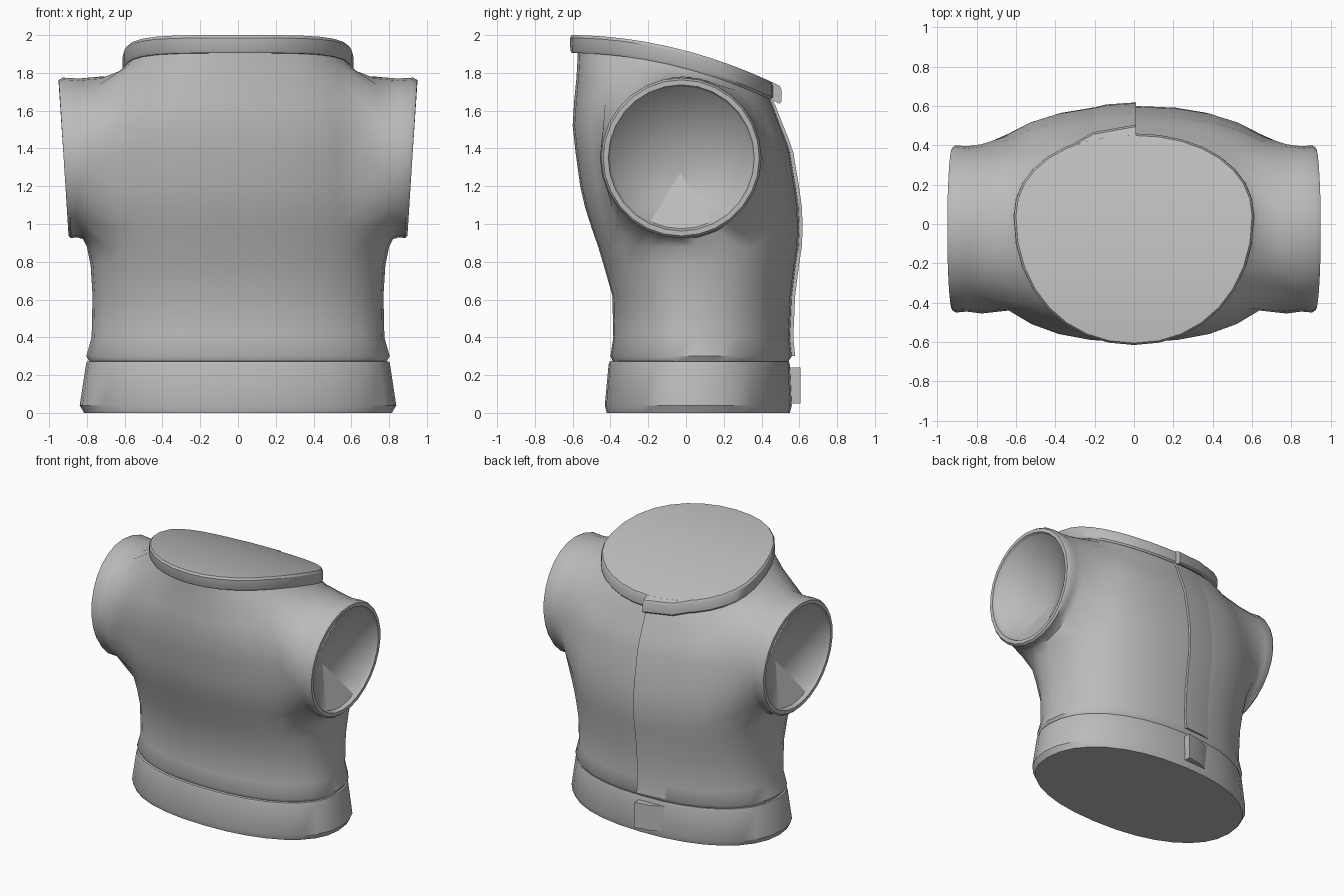
import bpy
import bmesh
from math import sin, cos, acos, pi, radians, copysign

cube = bpy.data.objects.get("Cube")
if cube:
    bpy.data.objects.remove(cube, do_unlink=True)

COLS = 32
MID = 0.04
grey = bpy.data.materials.new("plain grey")
grey.use_nodes = True
tone = (0.5, 0.5, 0.5, 1)
grey.diffuse_color = tone
grey.node_tree.nodes["Principled BSDF"].inputs["Base Color"].default_value = tone


def spow(v, p):
    return copysign(abs(v) ** p, v)


def neck_z(y):
    """Height of the collar's sloping upper edge."""
    t = (y + 0.6) / 1.1
    return 2.0 - 0.01 * t - 0.26 * t * t


def level_flat(z, y):
    return z


def level_body(z, y):
    """Upper rows tilt gradually to meet the collar."""
    return z if z < 1.4 else 1.4 + (z - 1.4) * (neck_z(y) - 1.495) / 0.5


def level_collar(z, y):
    return neck_z(y) + z


def point(row, t, level, off=0):
    """Point on a rounded section: row is height, half width, front, back, power."""
    z, w, front, back, n = row
    depth = back - MID if sin(t) > 0 else MID - front
    x = (w + off) * spow(cos(t), 2 / n)
    y = MID + (depth + off) * spow(sin(t), 2 / n)
    return x, y, level(z, y)


def loft(bm, rows, level):
    rings = [[bm.verts.new(point(r, 2 * pi * c / COLS, level)) for c in range(COLS)]
             for r in rows]
    for a, b in zip(rings, rings[1:]):
        skin(bm, a, b)
    return rings


def skin(bm, a, b):
    for i in range(len(a)):
        j = (i + 1) % len(a)
        bm.faces.new((a[i], a[j], b[j], b[i]))


def finish(bm, name, angle=35):
    bmesh.ops.recalc_face_normals(bm, faces=bm.faces)
    mesh = bpy.data.meshes.new(name)
    bm.to_mesh(mesh)
    bm.free()
    mesh.materials.append(grey)
    obj = bpy.data.objects.new(name, mesh)
    bpy.context.collection.objects.link(obj)
    bpy.ops.object.select_all(action="DESELECT")
    obj.select_set(True)
    bpy.context.view_layer.objects.active = obj
    bpy.ops.object.shade_smooth_by_angle(angle=radians(angle))


def overlap(name, rows, level, lift, reach):
    """Closing flap at the back: thick at the seam, fading into the right half."""
    bm = bmesh.new()
    steps = [(0.01, -0.02), (0.01, lift), (-reach * 0.5, lift * 0.6), (-reach, -0.01)]
    lines = [[bm.verts.new(point(r, acos(spow(x / r[1], r[4] / 2)), level, o))
              for x, o in steps] for r in rows]
    for a, b in zip(lines, lines[1:]):
        for i in range(len(steps) - 1):
            bm.faces.new((a[i], a[i + 1], b[i + 1], b[i]))
    for end in (lines[0], lines[-1]):
        bm.faces.new(end)
    finish(bm, name)


# Torso, lofted upward from the hem
body_rows = [
    (0.27, 0.785, -0.385, 0.54, 2.2),
    (0.30, 0.803, -0.40, 0.56, 2.2),
    (0.40, 0.775, -0.385, 0.55, 2.2),
    (0.62, 0.77, -0.39, 0.56, 2.3),
    (0.78, 0.78, -0.435, 0.58, 2.4),
    (0.88, 0.80, -0.465, 0.595, 2.4),
    (0.98, 0.83, -0.50, 0.6, 2.4),
    (1.09, 0.86, -0.535, 0.595, 2.4),
    (1.20, 0.87, -0.56, 0.58, 2.4),
    (1.38, 0.87, -0.585, 0.55, 2.4),
    (1.52, 0.85, -0.6, 0.525, 2.4),
    (1.65, 0.80, -0.592, 0.5, 2.3),
    (1.77, 0.72, -0.58, 0.475, 2.2),
    (1.86, 0.635, -0.575, 0.455, 2.2),
    (1.91, 0.595, -0.575, 0.44, 2.1),
]
bm = bmesh.new()
rings = loft(bm, body_rows, level_body)

# Sleeves grow out of an eight-sided opening, then close in a hollow cone
LOW, HIGH, SPAN = 5, 13, 4
for side in (1, -1):
    def at(row, j):
        return rings[row][(j if side > 0 else COLS // 2 - j) % COLS]

    patch = {at(r, j) for r in range(LOW, HIGH + 1) for j in range(-SPAN, SPAN + 1)}
    edge = ([at(LOW, j) for j in range(1 - SPAN, SPAN)]
            + [at(r, SPAN) for r in range(LOW + 1, HIGH)]
            + [at(HIGH, -j) for j in range(1 - SPAN, SPAN)]
            + [at(r, -SPAN) for r in range(HIGH - 1, LOW, -1)])
    bmesh.ops.delete(bm, geom=[f for f in bm.faces if set(f.verts) <= patch],
                     context="FACES")
    for j in (1, -1):
        for row, inner in ((LOW, LOW + 1), (HIGH, HIGH - 1)):
            bm.faces.new((at(row, j * (SPAN - 1)), at(row, j * SPAN), at(inner, j * SPAN)))
    count = len(edge)
    turn = 2 * pi / count
    # x, lean of the ring in x, radius
    for x, lean, radius in ((0.775, -0.045, 0.43), (0.85, -0.005, 0.42),
                            (0.905, 0.022, 0.425), (0.923, 0.026, 0.413),
                            (0.923, 0.026, 0.387), (0.895, 0.026, 0.375)):
        ring = []
        for i in range(count):
            a = -pi / 2 + turn * (i + 1 - SPAN)
            ring.append(bm.verts.new((side * (x + lean * sin(a)),
                                      -0.025 + radius * cos(a),
                                      1.35 + radius * sin(a))))
        skin(bm, edge, ring)
        edge = ring
    tip = bm.verts.new((side * 0.73, -0.03, 1.27))
    facet = bm.faces.new(edge[1:6] + [tip])
    for i in range(5, count + 1):
        bm.faces.new((edge[i % count], edge[(i + 1) % count], tip))
    for crease in facet.edges:
        crease.smooth = False
bmesh.ops.delete(bm, geom=[v for v in bm.verts if not v.link_faces], context="VERTS")
finish(bm, "torso_with_sleeves", 45)

# Waistband with a closed underside
band_rows = [
    (0.0, 0.815, -0.42, 0.55, 2.2),
    (0.04, 0.838, -0.43, 0.56, 2.2),
    (0.255, 0.805, -0.41, 0.55, 2.2),
    (0.272, 0.80, -0.405, 0.545, 2.2),
    (0.275, 0.77, -0.38, 0.53, 2.2),
]
bm = bmesh.new()
rings = loft(bm, band_rows, level_flat)
bm.faces.new(rings[0])
finish(bm, "waistband", 30)

# Sloping collar, capped across from side to side
collar_rows = [
    (-0.095, 0.57, -0.56, 0.42, 2.1),
    (-0.095, 0.605, -0.605, 0.45, 2.1),
    (-0.08, 0.612, -0.612, 0.46, 2.1),
    (-0.015, 0.61, -0.615, 0.46, 2.1),
    (0.0, 0.6, -0.605, 0.45, 2.1),
]
bm = bmesh.new()
top = loft(bm, collar_rows, level_collar)[-1]
quarter, half = COLS // 4, COLS // 2
for k in range(half):
    a, b = quarter + k, quarter + k + 1
    loop = [top[a % COLS], top[b % COLS], top[(half - b) % COLS], top[(half - a) % COLS]]
    bm.faces.new(list(dict.fromkeys(loop)))
finish(bm, "collar", 30)

# Back closure along torso, collar and waistband
overlap("back_overlap", body_rows[1:], level_body, 0.018, 0.28)
overlap("collar_overlap", collar_rows[1:], level_collar, 0.045, 0.4)
tab_rows = [(z, 0.815, -0.42, 0.56, 2.2) for z in (0.05, 0.07, 0.22, 0.24)]
overlap("waistband_tab", tab_rows, level_flat, 0.045, 0.2)
